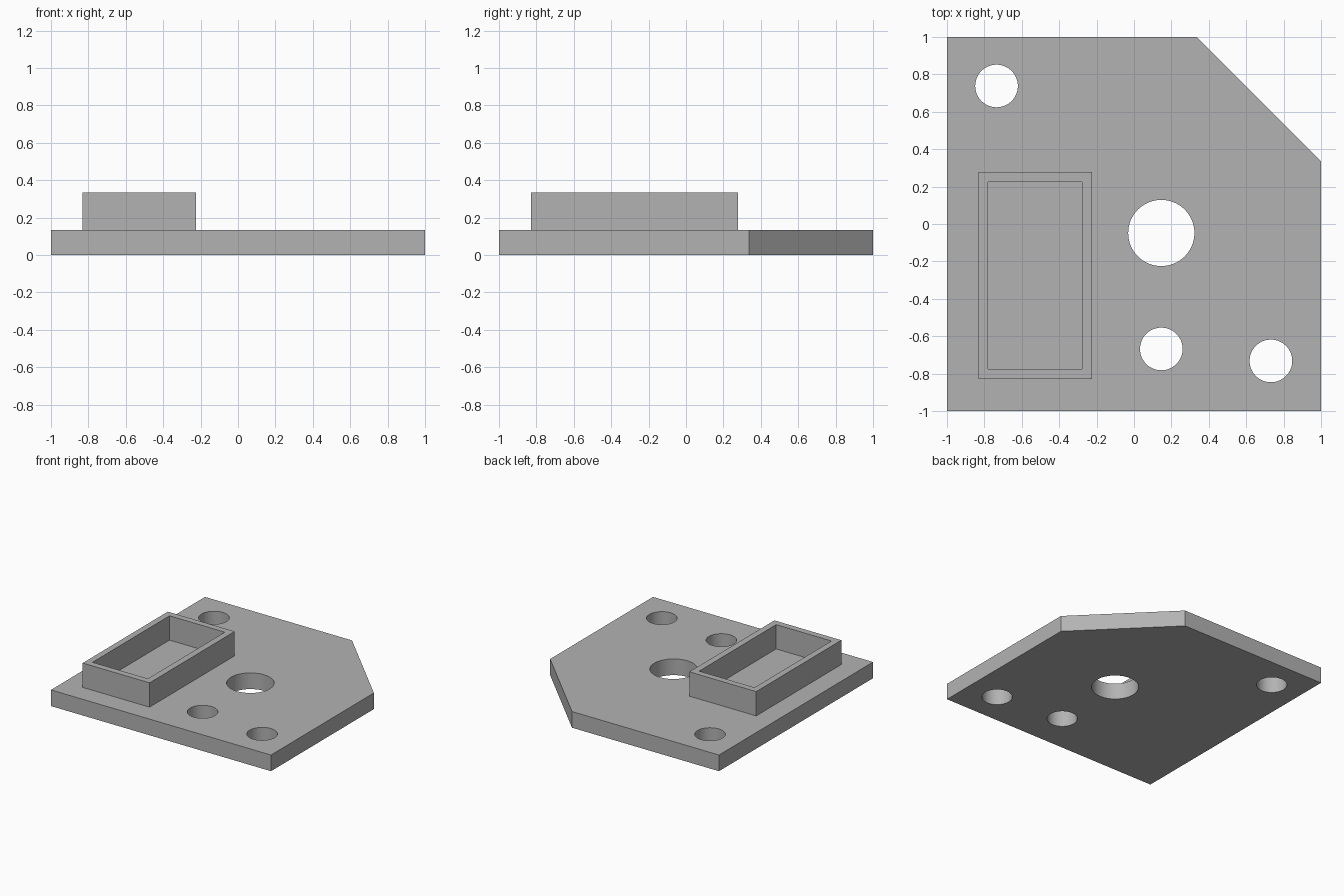
import bpy, bmesh
from math import sin, cos, tau, radians
from mathutils import Vector

cube = bpy.data.objects.get("Cube")
if cube:
    bpy.data.objects.remove(cube, do_unlink=True)

# Single grey material
grey = bpy.data.materials.new("plain grey")
grey.use_nodes = True
colour = (0.45, 0.45, 0.45, 1)
grey.diffuse_color = colour
grey.node_tree.nodes["Principled BSDF"].inputs["Base Color"].default_value = colour


def circle(x, y, r, n=64):
    return [(x + r * cos(tau * i / n), y + r * sin(tau * i / n)) for i in range(n)]


def rectangle(x0, y0, x1, y1):
    return [(x0, y0), (x1, y0), (x1, y1), (x0, y1)]


def slab(name, loops, z0, z1):
    """Extrude an outline (first loop) with holes (other loops) from z0 to z1."""
    bm = bmesh.new()
    edges = []
    for loop in loops:
        vs = [bm.verts.new((x, y, z0)) for x, y in loop]
        edges += [bm.edges.new((a, b)) for a, b in zip(vs, vs[1:] + vs[:1])]
    bmesh.ops.triangle_fill(bm, edges=edges, use_beauty=True, normal=Vector((0, 0, 1)))
    top = bmesh.ops.extrude_face_region(bm, geom=bm.faces[:], use_keep_orig=True)
    verts = [g for g in top["geom"] if isinstance(g, bmesh.types.BMVert)]
    bmesh.ops.translate(bm, verts=verts, vec=(0, 0, z1 - z0))
    bmesh.ops.recalc_face_normals(bm, faces=bm.faces[:])
    mesh = bpy.data.meshes.new(name)
    bm.to_mesh(mesh)
    bm.free()
    mesh.materials.append(grey)
    obj = bpy.data.objects.new(name, mesh)
    bpy.context.collection.objects.link(obj)
    bpy.ops.object.select_all(action="DESELECT")
    obj.select_set(True)
    bpy.context.view_layer.objects.active = obj
    bpy.ops.object.shade_smooth_by_angle(angle=radians(30))
    return obj


# Base plate with a clipped corner and four round through-holes
plate_top = 0.133
outline = [(-1, -1), (1, -1), (1, 0.336), (0.336, 1), (-1, 1)]
holes = [circle(-0.735, 0.738, 0.114), circle(0.146, -0.048, 0.177),
         circle(0.146, -0.668, 0.114), circle(0.732, -0.732, 0.114)]
slab("base_plate", [outline] + holes, 0, plate_top)

# Open rectangular wall standing on the plate
slab("raised_frame", [rectangle(-0.832, -0.828, -0.224, 0.277),
                      rectangle(-0.78, -0.775, -0.277, 0.225)], plate_top, 0.333)
